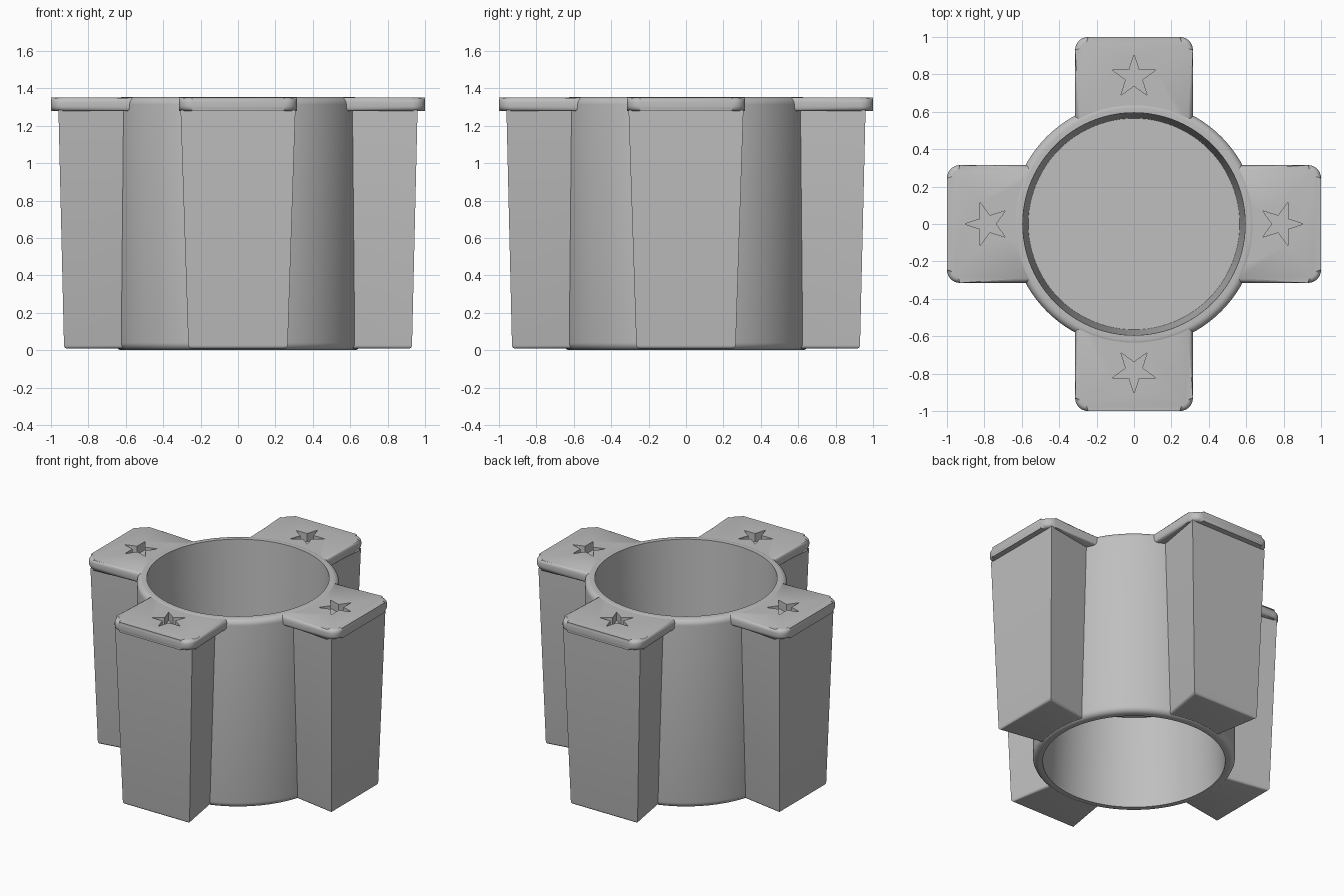
import bpy, bmesh
from math import sin, cos, pi, radians, atan2, asin
from mathutils import Matrix

if "Cube" in bpy.data.objects:
    bpy.data.objects.remove(bpy.data.objects["Cube"], do_unlink=True)

grey = bpy.data.materials.new("plain_grey")
grey.use_nodes = True
COLOUR = (0.52, 0.52, 0.52, 1)
grey.diffuse_color = COLOUR
grey.node_tree.nodes["Principled BSDF"].inputs["Base Color"].default_value = COLOUR

TOP = 1.353
PLATE_BOTTOM, PLATE_TOP = 1.278, 1.35
HOLE, RIM, WALL = 0.595, 0.62, 0.66


def finish(bm, name, turn=0.0):
    bmesh.ops.recalc_face_normals(bm, faces=bm.faces[:])
    bm.transform(Matrix.Rotation(turn, 4, 'Z'))
    mesh = bpy.data.meshes.new(name)
    bm.to_mesh(mesh)
    bm.free()
    mesh.materials.append(grey)
    obj = bpy.data.objects.new(name, mesh)
    bpy.context.collection.objects.link(obj)
    return obj


def smooth(obj, angle=35):
    bpy.ops.object.select_all(action='DESELECT')
    obj.select_set(True)
    bpy.context.view_layer.objects.active = obj
    bpy.ops.object.shade_smooth_by_angle(angle=radians(angle))


def prism(bottom, top, z0, z1):
    """Solid between two outlines with the same number of points."""
    bm = bmesh.new()
    low = [bm.verts.new((x, y, z0)) for x, y in bottom]
    high = [bm.verts.new((x, y, z1)) for x, y in top]
    bm.faces.new(low)
    bm.faces.new(high)
    n = len(low)
    for i in range(n):
        j = (i + 1) % n
        bm.faces.new((low[i], low[j], high[j], high[i]))
    return bm


def arc(cx, cy, r, a0, a1, steps):
    return [(cx + r * cos(a0 + (a1 - a0) * i / steps),
             cy + r * sin(a0 + (a1 - a0) * i / steps)) for i in range(steps + 1)]


# Central tube: double-tapered bore with a thin web halfway up
def tube():
    r = WALL - RIM
    web, inner = 0.02, 0.565
    mid = TOP / 2
    profile = [(0, mid + web), (inner, mid + web), (HOLE, TOP)]
    profile += arc(RIM, TOP - r, r, pi / 2, 0, 6)
    profile += arc(RIM, r, r, 0, -pi / 2, 6)
    profile += [(HOLE, 0), (inner, mid - web), (0, mid - web)]
    bm = bmesh.new()
    verts = [bm.verts.new((x, 0, z)) for x, z in profile]
    edges = [bm.edges.new(pair) for pair in zip(verts, verts[1:])]
    bmesh.ops.spin(bm, geom=verts + edges, cent=(0, 0, 0), axis=(0, 0, 1),
                   angle=2 * pi, steps=96, use_duplicate=False)
    bmesh.ops.remove_doubles(bm, verts=bm.verts[:], dist=0.0005)
    return finish(bm, "central_tube")


# Drafted arm, narrower towards the tube and towards the ground
def arm(name, turn):
    def outline(out, half, root):
        return [(0.605, -root), (out, -half), (out, half), (0.605, root)]
    bm = prism(outline(0.93, 0.265, 0.21), outline(0.96, 0.307, 0.245),
               0.008, PLATE_BOTTOM + 0.005)
    rim = [e for e in bm.edges if all(v.co.z < 0.1 for v in e.verts)
           and any(v.co.x > 0.8 for v in e.verts)]
    bmesh.ops.bevel(bm, geom=rim, offset=0.018, segments=4, profile=0.5, affect='EDGES')
    return finish(bm, name, turn)


# Rounded cap plate whose inner end follows the tube
def plate(name, turn):
    half, corner, root = 0.315, 0.07, 0.605
    a = asin(half / root)
    shape = arc(0, 0, root, a, -a, 16)
    shape += arc(1 - corner, -half + corner, corner, -pi / 2, 0, 8)
    shape += arc(1 - corner, half - corner, corner, 0, pi / 2, 8)
    bm = prism(shape, shape, PLATE_BOTTOM, PLATE_TOP)
    rims = [e for e in bm.edges if abs(e.verts[0].co.z - e.verts[1].co.z) < 0.001]
    bmesh.ops.bevel(bm, geom=rims, offset=0.026, segments=4, profile=0.5, affect='EDGES')
    return finish(bm, name, turn)


# Star-shaped cutter with one tip pointing outwards
def star(name, turn):
    points = []
    for i in range(10):
        r = 0.12 if i % 2 == 0 else 0.046
        points.append((0.785 + r * cos(i * pi / 5), r * sin(i * pi / 5)))
    obj = finish(prism(points, points, PLATE_TOP - 0.06, PLATE_TOP + 0.1), name, turn)
    obj.hide_render = True
    return obj


smooth(tube())
for i, side in enumerate(("left", "back", "right", "front")):
    turn = i * pi / 2
    smooth(arm(side + "_arm", turn))
    cap = plate(side + "_plate", turn)
    cutter = star(side + "_star_cutter", turn)
    smooth(cap)
    cut = cap.modifiers.new("star_recess", 'BOOLEAN')
    cut.operation = 'DIFFERENCE'
    cut.solver = 'EXACT'
    cut.object = cutter
    # Bake the recess, then drop the cutter
    bpy.context.view_layer.objects.active = cap
    bpy.ops.object.modifier_move_to_index(modifier=cut.name, index=0)
    bpy.ops.object.modifier_apply(modifier=cut.name)
    bpy.data.objects.remove(cutter, do_unlink=True)
    smooth(cap)
